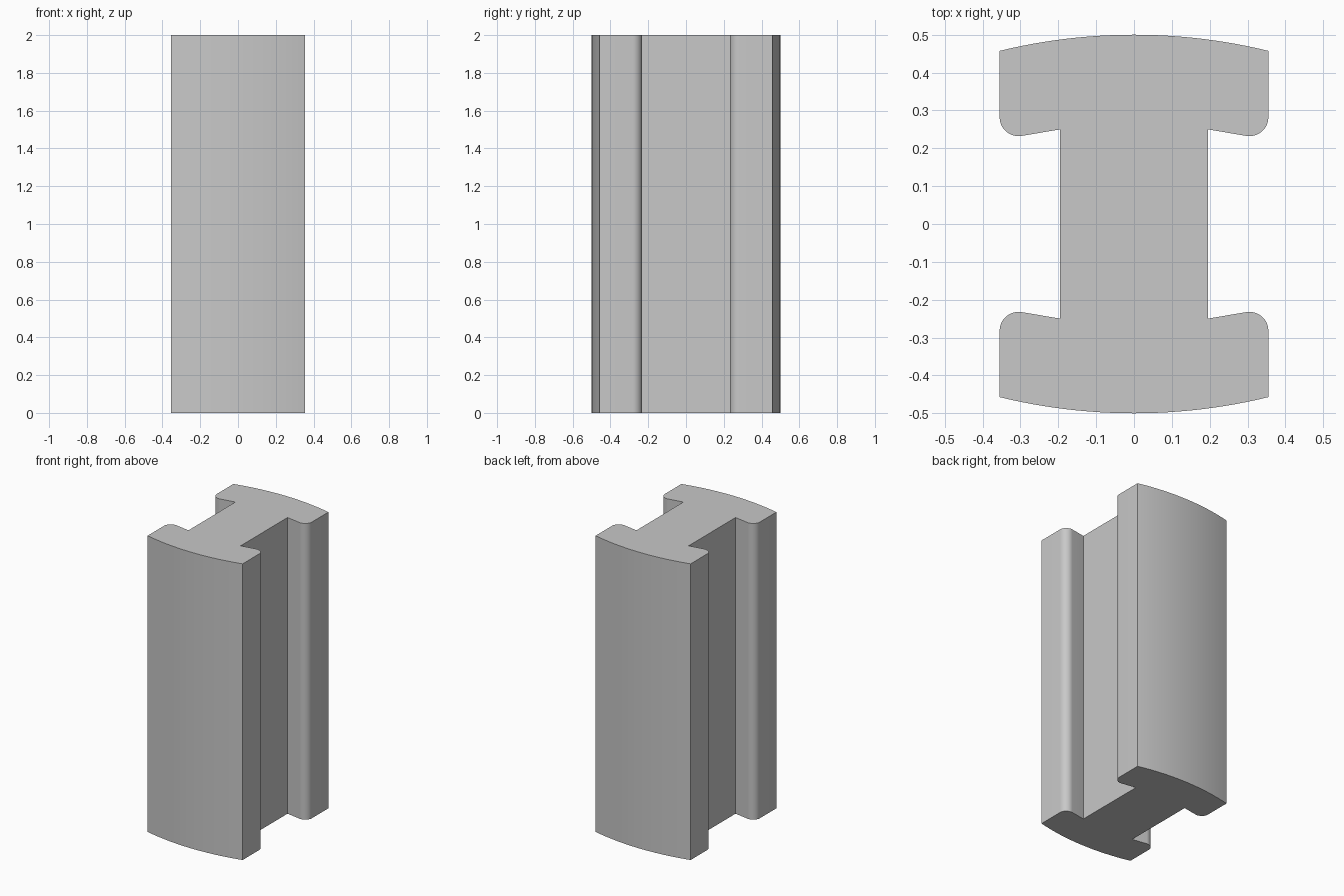
import bpy
import bmesh
from math import sin, cos, radians, sqrt

cube = bpy.data.objects.get("Cube")
if cube:
    bpy.data.objects.remove(cube, do_unlink=True)

HEIGHT = 2.0
HALF_WIDTH = 0.355
HALF_WEB = 0.195
CROWN_RADIUS = 1.5
FILLET = 0.05


def make_material(name, rgb):
    mat = bpy.data.materials.new(name)
    mat.use_nodes = True
    colour = (*rgb, 1.0)
    mat.diffuse_color = colour
    mat.node_tree.nodes["Principled BSDF"].inputs["Base Color"].default_value = colour
    return mat


def quarter_profile():
    """Back right quarter: web corner, rounded flange lip, crowned outer face."""
    points = [(HALF_WEB, 0.25)]
    # Rounded lip of the flange
    steps = 12
    for i in range(steps + 1):
        a = radians(-99.5 * (1 - i / steps))
        points.append((HALF_WIDTH - FILLET + FILLET * cos(a), 0.282 + FILLET * sin(a)))
    # Crowned outer face, up to the centre line
    steps = 12
    for i in range(steps + 1):
        x = HALF_WIDTH * (1 - i / steps)
        points.append((x, 0.5 - CROWN_RADIUS + sqrt(CROWN_RADIUS ** 2 - x * x)))
    return points


# Mirror the quarter into a closed I-shaped outline
quarter = quarter_profile()
half = quarter + [(-x, y) for x, y in reversed(quarter[:-1])]
outline = half + [(-x, -y) for x, y in half]

# Extrude the outline into the beam
bm = bmesh.new()
base = bm.faces.new([bm.verts.new((x, y, 0)) for x, y in outline])
top = bmesh.ops.extrude_face_region(bm, geom=[base], use_keep_orig=True)["geom"]
bmesh.ops.translate(bm, vec=(0, 0, HEIGHT),
                    verts=[g for g in top if isinstance(g, bmesh.types.BMVert)])
bmesh.ops.recalc_face_normals(bm, faces=bm.faces)
mesh = bpy.data.meshes.new("flanged_beam")
bm.to_mesh(mesh)
bm.free()

beam = bpy.data.objects.new("flanged_beam", mesh)
bpy.context.collection.objects.link(beam)
mesh.materials.append(make_material("light_grey", (0.58, 0.58, 0.58)))

# Smooth the rounded surfaces, keep the corners sharp
bpy.ops.object.select_all(action="DESELECT")
beam.select_set(True)
bpy.context.view_layer.objects.active = beam
bpy.ops.object.shade_smooth_by_angle(angle=radians(30))
